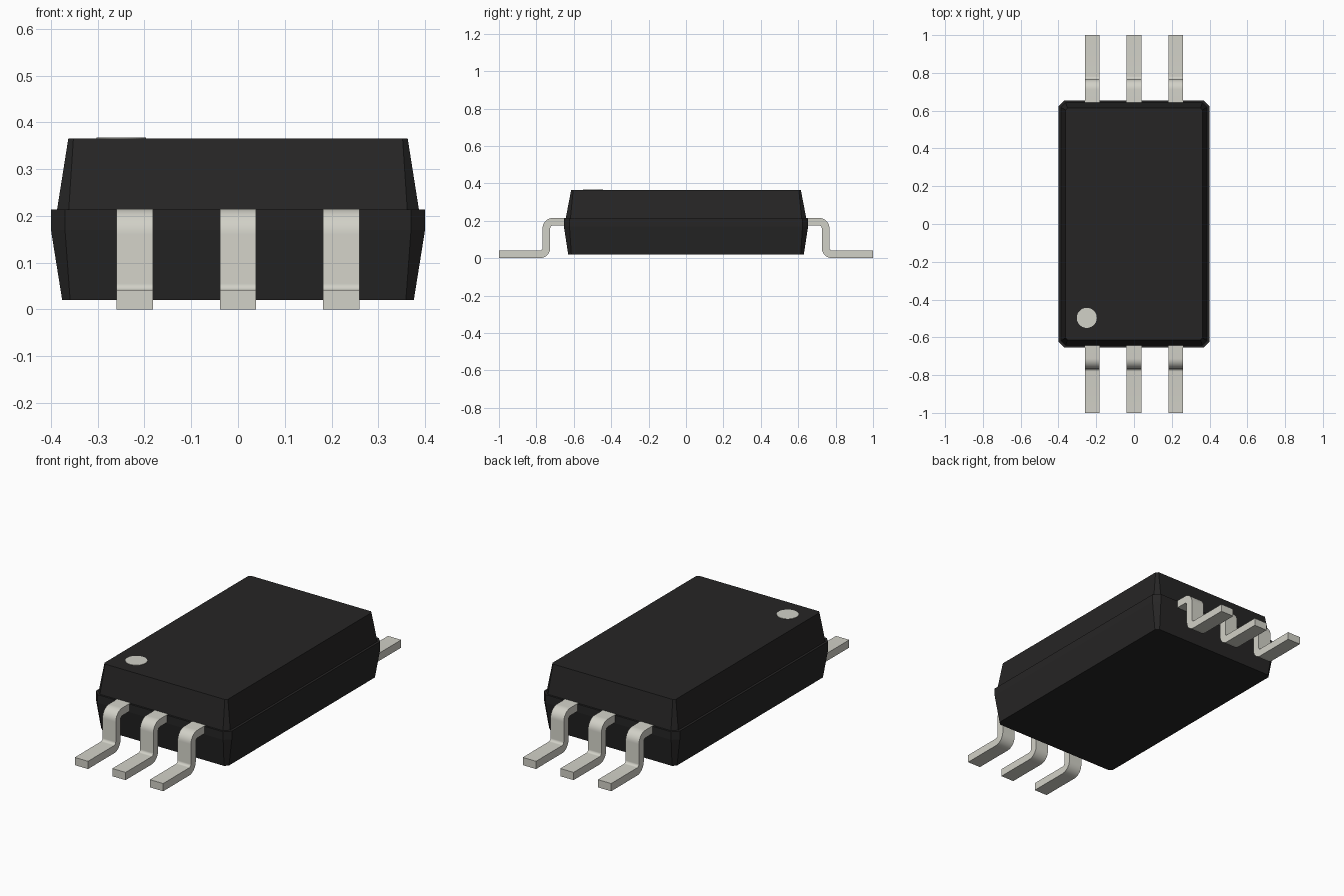
import bpy, bmesh, math

cube = bpy.data.objects.get("Cube")
if cube:
    bpy.data.objects.remove(cube, do_unlink=True)


def material(name, rgb):
    m = bpy.data.materials.new(name)
    m.use_nodes = True
    m.diffuse_color = (*rgb, 1)
    bsdf = m.node_tree.nodes["Principled BSDF"]
    bsdf.inputs["Base Color"].default_value = (*rgb, 1)
    bsdf.inputs["Roughness"].default_value = 0.6
    return m


BLACK = material("black_plastic", (0.0194, 0.0186, 0.0186))
METAL = material("grey_metal", (0.64, 0.635, 0.572))


def loft(name, rings, mat, smooth=False):
    """Skin a stack of equal-length point rings and cap both ends."""
    bm = bmesh.new()
    loops = [[bm.verts.new(p) for p in ring] for ring in rings]
    n = len(loops[0])
    for a, b in zip(loops, loops[1:]):
        for i in range(n):
            j = (i + 1) % n
            bm.faces.new((a[i], a[j], b[j], b[i]))
    bm.faces.new(loops[0][::-1])
    bm.faces.new(loops[-1])
    bmesh.ops.recalc_face_normals(bm, faces=bm.faces)
    mesh = bpy.data.meshes.new(name)
    bm.to_mesh(mesh)
    bm.free()
    mesh.materials.append(mat)
    obj = bpy.data.objects.new(name, mesh)
    bpy.context.collection.objects.link(obj)
    if smooth:
        bpy.ops.object.select_all(action='DESELECT')
        obj.select_set(True)
        bpy.context.view_layer.objects.active = obj
        bpy.ops.object.shade_smooth_by_angle(angle=math.radians(30))
    return obj


def chamfered_rect(z, hx, hy, c):
    return [(hx - c, -hy, z), (hx, -hy + c, z), (hx, hy - c, z), (hx - c, hy, z),
            (-hx + c, hy, z), (-hx, hy - c, z), (-hx, -hy + c, z), (-hx + c, -hy, z)]


# Body: tapered lower half, small ledge at the seam, tapered upper half
sections = [(0.02, 0.376, 0.630, 0.017), (0.17, 0.400, 0.653, 0.030),
            (0.213, 0.400, 0.653, 0.030), (0.213, 0.387, 0.643, 0.025),
            (0.365, 0.363, 0.614, 0.011)]
loft("body", [chamfered_rect(*s) for s in sections], BLACK)

# Pin one marker: thin disc on the top face
circle = [(-0.25 + 0.053 * math.cos(t), -0.497 + 0.053 * math.sin(t))
          for t in (math.tau * i / 48 for i in range(48))]
loft("pin_one_marker", [[(x, y, z) for x, y in circle] for z in (0.363, 0.367)], METAL)


def arc(cy, cz, r, a0, a1, n=10):
    return [(cy + r * math.cos(math.radians(a0 + (a1 - a0) * i / n)),
             cz + r * math.sin(math.radians(a0 + (a1 - a0) * i / n))) for i in range(n + 1)]


# Gull-wing lead outline in (distance from centre, height)
T, TOP, WALL = 0.041, 0.215, 0.767    # thickness, shoulder height, outer wall
R_IN, R_OUT = 0.014, 0.055
outline = [(0.58, TOP)]
outline += arc(WALL - R_OUT, TOP - R_OUT, R_OUT, 90, 0)
outline += arc(WALL + R_IN, R_OUT, R_IN, 180, 270)
outline += [(1.0, T), (1.0, 0.0)]
outline += arc(WALL + R_IN, R_OUT, R_OUT, 270, 180)
outline += arc(WALL - R_OUT, TOP - R_OUT, R_IN, 0, 90)
outline += [(0.58, TOP - T)]

# Three leads on the front and three on the back
for side, sign in (("front", -1), ("back", 1)):
    for label, x in (("right", -0.221), ("middle", 0.0), ("left", 0.221)):
        loft(f"{side}_{label}_lead",
             [[(x + dx, sign * d, z) for d, z in outline] for dx in (-0.039, 0.039)],
             METAL, smooth=True)
